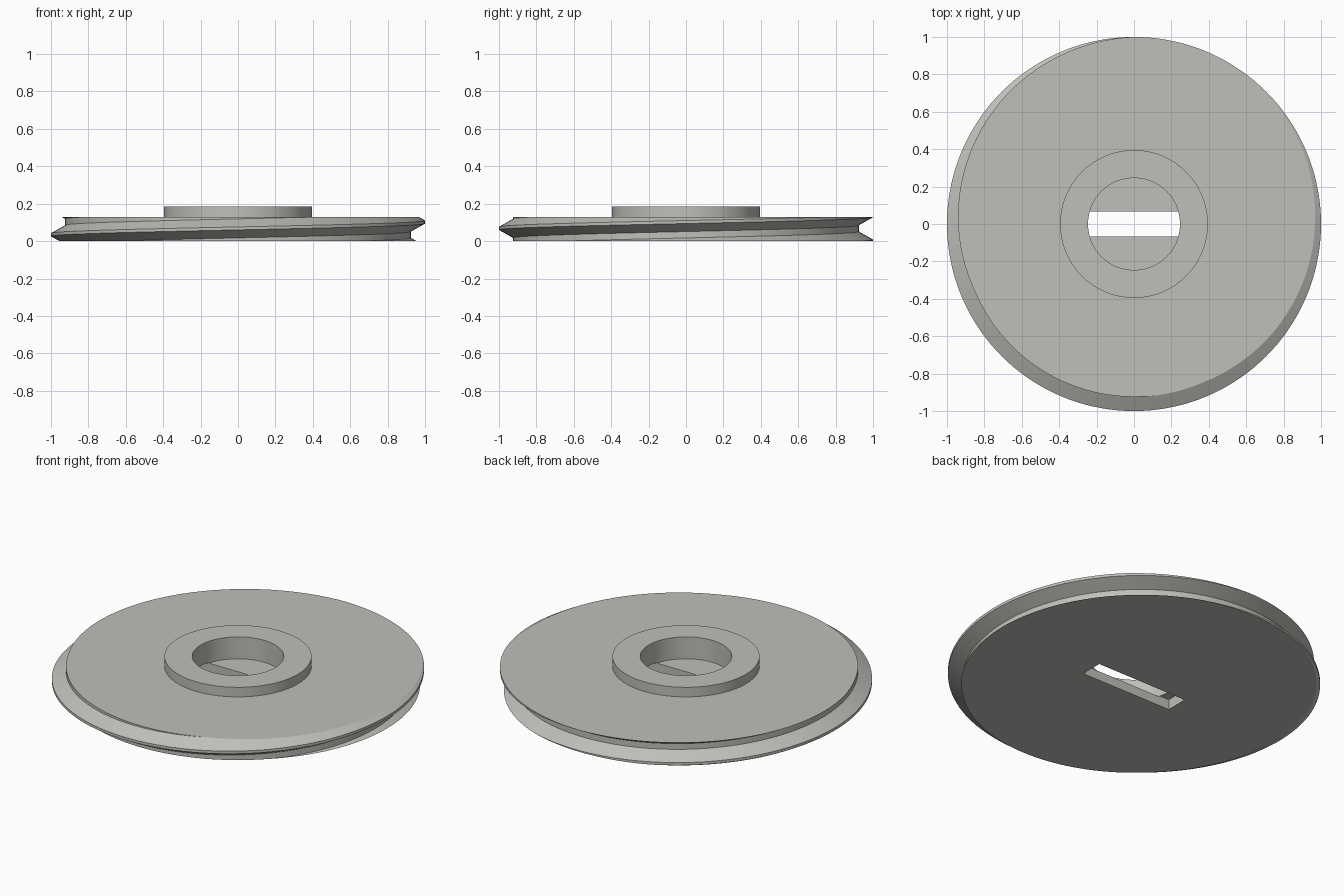
import bpy, bmesh, math

if "Cube" in bpy.data.objects:
    bpy.data.objects.remove(bpy.data.objects["Cube"])

N = 144                     # segments round the rim
H, TOP = 0.128, 0.185       # plate top, collar top
PITCH = 0.136               # thread rise per turn
R_OUT, R_ROOT = 1.0, 0.924
CREST, FLANK = 0.008, 0.051  # half width of crest, where the root begins
FLOOR = 0.055

grey = bpy.data.materials.new("warm grey")
grey.diffuse_color = (0.53, 0.52, 0.49, 1)
grey.use_nodes = True
grey.node_tree.nodes["Principled BSDF"].inputs["Base Color"].default_value = grey.diffuse_color


def thread_radius(d):
    d = abs((d + PITCH / 2) % PITCH - PITCH / 2)
    t = min(max((d - CREST) / (FLANK - CREST), 0), 1)
    return R_OUT + (R_ROOT - R_OUT) * t


def make_object(name, bm):
    bmesh.ops.recalc_face_normals(bm, faces=bm.faces)
    me = bpy.data.meshes.new(name)
    bm.to_mesh(me)
    bm.free()
    ob = bpy.data.objects.new(name, me)
    bpy.context.collection.objects.link(ob)
    me.materials.append(grey)
    return ob


# Threaded plate with raised collar: one column of points per angle
offsets = [k * PITCH + o for k in range(-2, 3)
           for o in (-FLANK, -CREST, CREST, FLANK)]
bm = bmesh.new()
columns = []
for i in range(N + 1):
    turn = i / N
    a = 2 * math.pi * turn + math.pi / 2      # the crest starts at the back
    pts = []
    for o in offsets:
        z = min(max(o + PITCH * turn, 0), H)
        pts.append((thread_radius(z - PITCH * turn), z))
    pts += [(0.395, H), (0.395, TOP)]
    columns.append([bm.verts.new((r * math.cos(a), r * math.sin(a), z))
                    for r, z in pts])
for c, d in zip(columns, columns[1:]):
    for j in range(len(c) - 1):
        bm.faces.new((c[j], d[j], d[j + 1], c[j + 1]))
bmesh.ops.remove_doubles(bm, verts=bm.verts, dist=1e-5)
bmesh.ops.dissolve_degenerate(bm, edges=bm.edges, dist=1e-5)
bmesh.ops.holes_fill(bm, edges=[e for e in bm.edges if e.is_boundary], sides=0)
plug = make_object("threaded_plug", bm)

# Round pocket cutter
bm = bmesh.new()
bmesh.ops.create_cone(bm, cap_ends=True, segments=96, radius1=0.246,
                      radius2=0.246, depth=0.4)
bmesh.ops.translate(bm, verts=bm.verts, vec=(0, 0, FLOOR + 0.2))
pocket = make_object("pocket_cutter", bm)

# Key slot cutter, longer than the pocket and open underneath
bm = bmesh.new()
bmesh.ops.create_cube(bm, size=1)
bmesh.ops.scale(bm, verts=bm.verts, vec=(0.6, 0.134, 0.16))
bmesh.ops.translate(bm, verts=bm.verts, vec=(0, 0, FLOOR + 0.005 - 0.08))
slot = make_object("slot_cutter", bm)

for cutter in (pocket, slot):
    mod = plug.modifiers.new(cutter.name, 'BOOLEAN')
    mod.operation = 'DIFFERENCE'
    mod.solver = 'EXACT'
    mod.object = cutter
    bpy.context.view_layer.objects.active = plug
    bpy.ops.object.modifier_apply(modifier=mod.name)
for cutter in (pocket, slot):
    bpy.data.objects.remove(cutter)

bpy.ops.object.select_all(action='DESELECT')
plug.select_set(True)
bpy.context.view_layer.objects.active = plug
bpy.ops.object.shade_smooth_by_angle(angle=math.radians(20))
